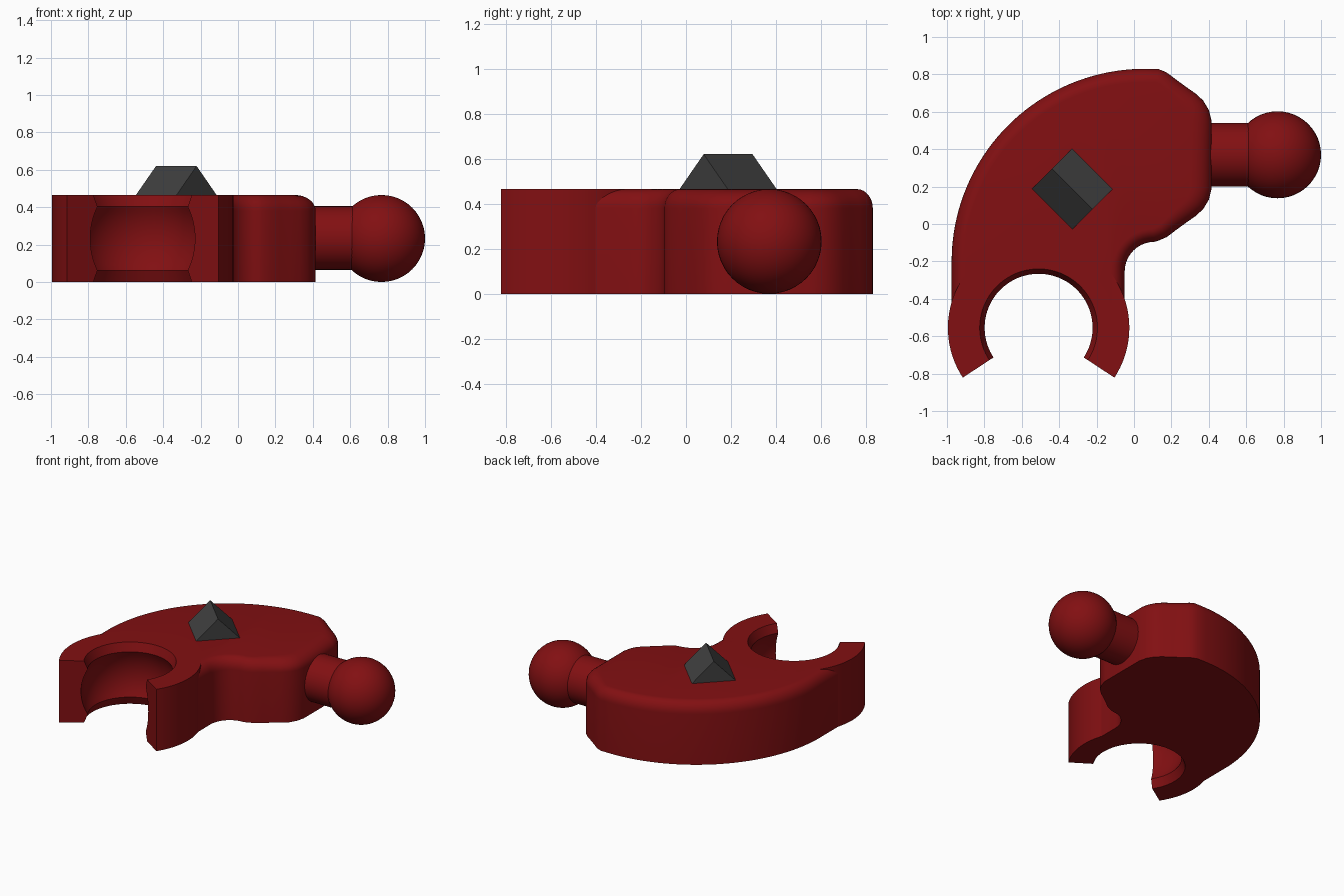
import bpy, bmesh, math
from mathutils import Vector

if "Cube" in bpy.data.objects:
    bpy.data.objects.remove(bpy.data.objects["Cube"])

H = 0.465                      # thickness of the body
CX, CY = -0.51, -0.555         # socket centre
BY = 0.37                      # axis of the ball and neck


def material(name, rgb):
    m = bpy.data.materials.new(name)
    m.diffuse_color = (*rgb, 1)
    m.use_nodes = True
    m.node_tree.nodes["Principled BSDF"].inputs["Base Color"].default_value = m.diffuse_color
    return m


red = material("dark red", (0.223, 0.005, 0.006))
grey = material("dark grey", (0.05, 0.05, 0.05))


def finish(bm, name, mat, smooth=True):
    bmesh.ops.recalc_face_normals(bm, faces=bm.faces)
    me = bpy.data.meshes.new(name)
    bm.to_mesh(me)
    bm.free()
    me.materials.append(mat)
    ob = bpy.data.objects.new(name, me)
    bpy.context.collection.objects.link(ob)
    if smooth:
        bpy.ops.object.select_all(action='DESELECT')
        ob.select_set(True)
        bpy.context.view_layer.objects.active = ob
        bpy.ops.object.shade_smooth_by_angle(angle=math.radians(32))
    return ob


def bridge(bm, rings, closed=True):
    for a, b in zip(rings, rings[1:]):
        n = len(a)
        for i in range(n if closed else n - 1):
            j = (i + 1) % n
            bm.faces.new((a[i], a[j], b[j], b[i]))


# Body outline, clockwise from the left wall to the inner right wall
shoulder = [(0.13, 0.829), (0.175, 0.81), (0.225, 0.772), (0.28, 0.732), (0.33, 0.697),
            (0.37, 0.66), (0.4, 0.61), (0.415, 0.55)]
path = [(-0.975, -0.42), (-0.975, -0.31)]
for i in range(41):
    a = math.radians(180 - 90 * i / 40)
    path.append((0.06 + 1.035 * math.cos(a), -0.2 + 1.03 * math.sin(a)))
path += shoulder + [(0.415, BY)]
path += [(x, 2 * BY - y) for x, y in reversed(shoulder)]
for i in range(11):
    a = math.radians(90 + 90 * i / 10)
    path.append((0.11 + 0.16 * math.cos(a), -0.255 + 0.16 * math.sin(a)))
path += [(-0.05, -0.34), (-0.05, -0.42)]
path = [Vector(p) for p in path]

# Inner end of the body, hidden inside the socket ring
hidden = [Vector((CX + 0.4 * math.cos(math.radians(t)), CY + 0.4 * math.sin(math.radians(t))))
          for t in range(20, 161, 7)]


def body_loop(bm, f, z):
    """Outline moved inward by the fraction f of the rounding width."""
    verts = []
    for i, p in enumerate(path):
        t = (path[min(i + 1, len(path) - 1)] - path[max(i - 1, 0)]).normalized()
        k = min(max((p.x - 0.15) / 0.25, 0), 1)
        q = p + Vector((t.y, -t.x)) * f * (0.07 + 0.04 * k)
        verts.append(bm.verts.new((q.x, q.y, z)))
    return verts + [bm.verts.new((q.x, q.y, z)) for q in hidden]


bm = bmesh.new()
loops = [body_loop(bm, 0, 0)]
for i in range(9):
    a = math.radians(90 * i / 8)
    loops.append(body_loop(bm, 1 - math.cos(a), H - 0.085 * (1 - math.sin(a))))
bridge(bm, loops)
bm.faces.new(loops[0])
bm.faces.new(loops[-1])
finish(bm, "body", red)

# Socket ring: open ring with a spherical inside and bevelled mouths
profile = [(0.485, 0), (0.485, H), (0.315, H)]
for i in range(13):
    z = 0.17 - 0.34 * i / 12
    profile.append((math.sqrt(0.335 ** 2 - z * z), H / 2 + z))
profile.append((0.315, 0))
bm = bmesh.new()
sections = []
for i in range(65):
    a = math.radians(-33.3 + 246.6 * i / 64)
    sections.append([bm.verts.new((CX + r * math.cos(a), CY + r * math.sin(a), z))
                     for r, z in profile])
bridge(bm, sections)
bm.faces.new(sections[0])
bm.faces.new(sections[-1])
finish(bm, "socket_ring", red)

# Neck between body and ball
bm = bmesh.new()
ends = [[bm.verts.new((x, BY + 0.17 * math.cos(t * math.tau / 48),
                       0.235 + 0.17 * math.sin(t * math.tau / 48))) for t in range(48)]
        for x in (0.25, 0.65)]
bridge(bm, ends)
for e in ends:
    bm.faces.new(e)
finish(bm, "neck", red)

# Ball
bm = bmesh.new()
bmesh.ops.create_uvsphere(bm, u_segments=48, v_segments=24, radius=0.2325)
bmesh.ops.translate(bm, verts=bm.verts, vec=(0.7675, BY, 0.2325))
finish(bm, "ball", red)

# Wedge on top: square base turned 45 degrees, ridge across its middle
bm = bmesh.new()
wx, wy, w = -0.33, 0.187, 0.217
b = [bm.verts.new((wx + w * dx, wy + w * dy, H - 0.002))
     for dx, dy in ((-1, 0), (0, 1), (1, 0), (0, -1))]
r = [bm.verts.new((wx + s * w / 2, wy - s * w / 2, 0.62)) for s in (-1, 1)]
for f in ((b[0], b[1], r[0]), (b[2], b[3], r[1]), (b[1], b[2], r[1], r[0]),
          (b[3], b[0], r[0], r[1]), b):
    bm.faces.new(f)
finish(bm, "top_wedge", grey, smooth=False)
